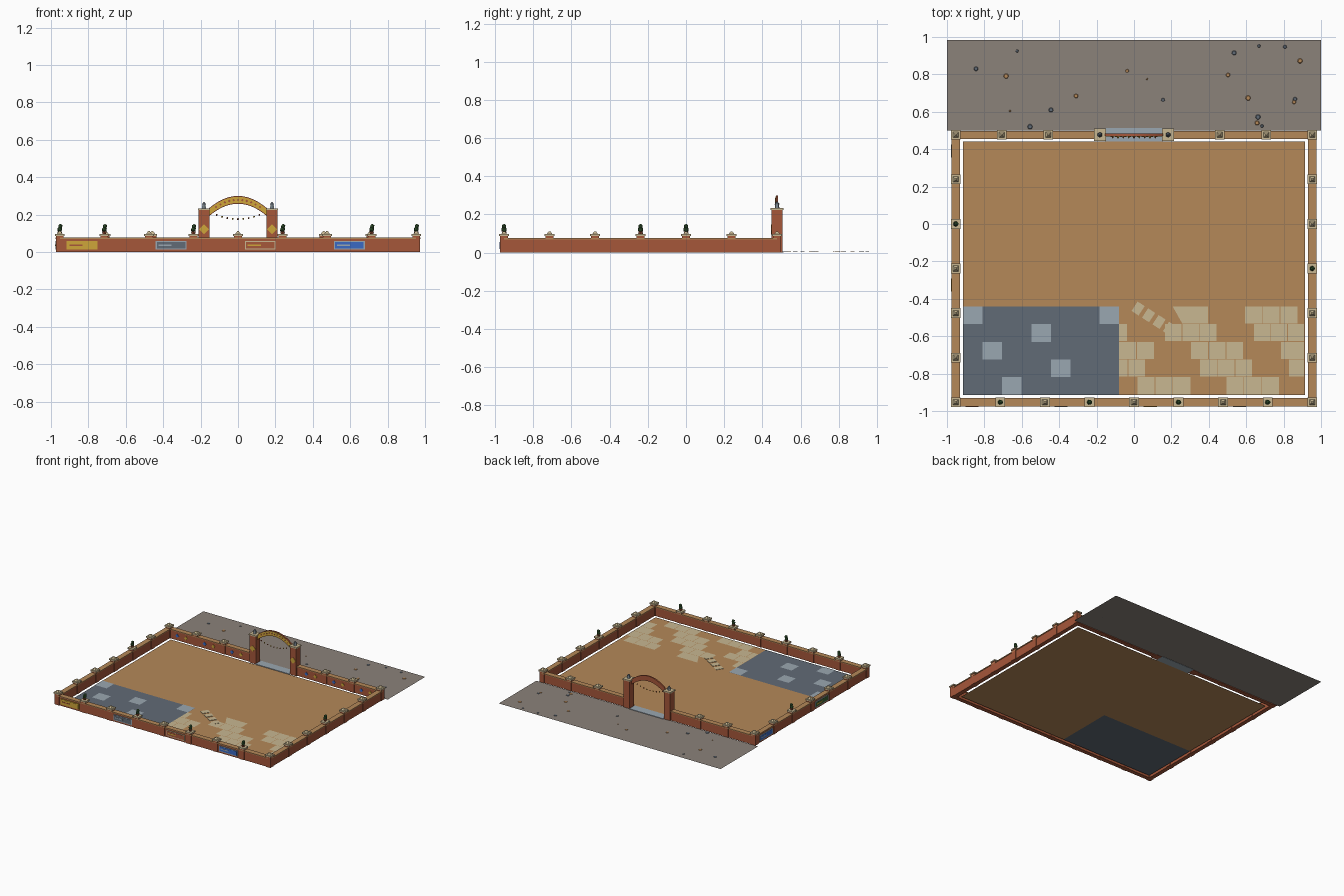
import bpy, bmesh, math
from mathutils import Matrix, Vector

if "Cube" in bpy.data.objects:
    bpy.data.objects.remove(bpy.data.objects["Cube"])


def material(name, hexcode):
    m = bpy.data.materials.new(name)
    rgb = [int(hexcode[i:i + 2], 16) / 255 for i in (0, 2, 4)]
    m.diffuse_color = [c / 12.92 if c < 0.04 else ((c + 0.055) / 1.055) ** 2.4 for c in rgb] + [1]
    m.use_nodes = True
    m.node_tree.nodes["Principled BSDF"].inputs["Base Color"].default_value = m.diffuse_color
    return m


TAN = material("tan_earth", "b58859")
ROAD = material("road_grey", "8b827a")
SLATE = material("slate", "616b76")
PALE = material("pale_grey", "9aa7b1")
CREAM = material("cream_stone", "c8b791")
BRICK = material("brick_red", "a6573a")
GOLD = material("gold", "cfa63a")
BLUE = material("blue", "3a6ac4")
GREEN = material("leaf_green", "3a5f35")


def finish(name, bm, mat):
    me = bpy.data.meshes.new(name)
    bm.to_mesh(me)
    bm.free()
    me.materials.append(mat)
    ob = bpy.data.objects.new(name, me)
    bpy.context.collection.objects.link(ob)
    return ob


def boxes(name, mat, items, frame=Matrix()):
    """One object from (centre, size[, turn]) boxes; turn is a local rotation matrix."""
    bm = bmesh.new()
    for c, s, *turn in items:
        m = frame @ Matrix.Translation(c) @ (turn[0] if turn else Matrix()) @ Matrix.Diagonal((*s, 1))
        bmesh.ops.create_cube(bm, size=1, matrix=m)
    return finish(name, bm, mat)


def cones(name, mat, items, sides, spin=0):
    """One object from (x, y, z0, z1, r0, r1) frustums."""
    bm = bmesh.new()
    for x, y, z0, z1, r0, r1 in items:
        m = Matrix.Translation((x, y, (z0 + z1) / 2)) @ Matrix.Rotation(spin, 4, 'Z')
        bmesh.ops.create_cone(bm, cap_ends=True, segments=sides, radius1=r0, radius2=r1,
                              depth=z1 - z0, matrix=m)
    return finish(name, bm, mat)


def balls(name, mat, items):
    """One object from (x, y, z, radius, height factor) low-poly balls."""
    bm = bmesh.new()
    for x, y, z, r, k in items:
        m = Matrix.Translation((x, y, z)) @ Matrix.Diagonal((r, r, r * k, 1))
        bmesh.ops.create_icosphere(bm, subdivisions=1, radius=1, matrix=m)
    return finish(name, bm, mat)


def sheets(name, mat, polys, z):
    """Flat upward-facing polygons at height z."""
    bm = bmesh.new()
    for p in polys:
        bm.faces.new([bm.verts.new((x, y, z)) for x, y in p])
    bmesh.ops.recalc_face_normals(bm, faces=bm.faces)
    for f in bm.faces:
        if f.normal.z < 0:
            f.normal_flip()
    return finish(name, bm, mat)


def rect(x0, x1, y0, y1):
    return [(x0, y0), (x1, y0), (x1, y1), (x0, y1)]


W, FRONT, BACK, GATE = 0.953, -0.953, 0.477, 0.182
FLOOR, EDGE, SPLIT, MIDX = 0.002, 0.914, -0.44, -0.08

# ground sheets
sheets("road", ROAD, [rect(-1, 1, 0.50, 0.983)], FLOOR)
sheets("yard", TAN, [rect(-EDGE, EDGE, SPLIT, 0.44), rect(MIDX, EDGE, -EDGE, SPLIT)], FLOOR)
sheets("slate_terrace", SLATE, [rect(-EDGE, MIDX, -EDGE, SPLIT)], FLOOR)
boxes("gate_threshold", PALE, [((0, 0.477, 0.003), (0.306, 0.07, 0.006))])

# pale tiles in the slate terrace: (column, row from the top)
tw, th = (MIDX + EDGE) / 8, (SPLIT + EDGE) / 5
tiles = []
for c, r in [(0, 0), (7, 0), (3.5, 1), (1, 2), (4.5, 3), (2, 4)]:
    x, y = -EDGE + c * tw, SPLIT - r * th
    tiles.append(rect(x, x + tw, y - th, y))
sheets("terrace_pale_tiles", PALE, tiles, FLOOR + 0.002)

# cream paving courses: (row, start, end), cut into slabs
slab, paving = 0.0945, []
for r, x0, x1 in [(0, 0.594, 0.877), (1, MIDX, -0.034), (1, 0.166, 0.444), (1, 0.642, EDGE),
                  (2, MIDX, 0.112), (2, 0.306, 0.588), (2, 0.786, EDGE), (3, MIDX, -0.03),
                  (3, -0.03, 0.064), (3, 0.353, 0.636), (3, 0.83, EDGE), (4, 0.018, 0.305),
                  (4, 0.494, 0.78)]:
    n = max(1, round((x1 - x0) / slab))
    w = (x1 - x0) / n
    y = SPLIT - r * th
    for i in range(n):
        paving.append(rect(x0 + i * w, x0 + (i + 1) * w - 0.004, y - th + 0.003, y))
paving.append([(0.258, SPLIT - th + 0.003), (0.396, SPLIT - th + 0.003), (0.396, SPLIT), (0.206, SPLIT)])
sheets("cream_paving", CREAM, paving, FLOOR + 0.002)

# diagonal stepping stones
turn = Matrix.Rotation(math.radians(-33), 4, 'Z')
steps = [((0.022 + i * 0.056, -0.452 - i * 0.036, FLOOR + 0.002), (0.045, 0.06, 0.003), turn)
         for i in range(4)]
boxes("stepping_stones", CREAM, steps)

# pebbles on the road
grey = [(-.845, .83, 12), (-.625, .925, 8), (-.444, .61, 13), (-.556, .52, 14), (.155, .663, 10),
        (.535, .915, 13), (.668, .952, 9), (.807, .947, 10), (.663, .572, 14), (.684, .524, 9),
        (.861, .668, 11)]
sand = [(-.684, .791, 14), (-.663, .604, 5), (-.31, .684, 12), (-.037, .818, 10), (.07, .775, 5),
        (.503, .797, 12), (.61, .674, 14), (.888, .872, 14), (.658, .54, 13), (.856, .652, 11)]
for name, mat, spots in (("grey_pebbles", SLATE, grey), ("sand_pebbles", TAN, sand)):
    cones(name, mat, [(x, y, FLOOR, FLOOR + 0.003, r / 1000, r / 1300) for x, y, r in spots], 7)

# perimeter walls with coping
runs = [((0, FRONT), (2 * W, 0)), ((-W, (FRONT + BACK) / 2), (0, BACK - FRONT)),
        ((W, (FRONT + BACK) / 2), (0, BACK - FRONT)),
        ((-(W + GATE) / 2, BACK), (W - GATE, 0)), (((W + GATE) / 2, BACK), (W - GATE, 0))]


def wall_run(t, z0, z1):
    return [((c[0], c[1], (z0 + z1) / 2), (s[0] or t, s[1] or t, z1 - z0)) for c, s in runs]


boxes("wall", BRICK, wall_run(0.034, 0, 0.07))
boxes("wall_coping", TAN, wall_run(0.043, 0.07, 0.077))

# wall posts
step = W / 4
spots = {(round(i * step, 3), FRONT) for i in range(-4, 5)}
ys = [FRONT + i * (BACK - FRONT) / 6 for i in range(1, 7)]
spots |= {(s * W, y) for s in (-1, 1) for y in ys}
spots |= {(s * x, BACK) for s in (-1, 1) for x in (0.458, 0.707)}
planted = [(s * k * step, FRONT) for s in (-1, 1) for k in (1, 3)] + [(-W, ys[3]), (W, ys[2])]
boxes("wall_posts", BRICK, [((x, y, 0.044), (0.042, 0.042, 0.088)) for x, y in spots])
boxes("post_caps", CREAM, [((x, y, 0.092), (0.052, 0.052, 0.010)) for x, y in spots])
bare = [p for p in spots if all(math.dist(p, q) > 0.05 for q in planted)]
cones("post_finials", CREAM, [(x, y, 0.097, 0.112, 0.021, 0.006) for x, y in bare], 4, math.pi / 4)

# potted shrubs
cones("shrub_pots", BRICK, [(x, y, 0.097, 0.110, 0.009, 0.013) for x, y in planted], 8)
balls("shrubs", GREEN, [b for x, y in planted for b in
                        ((x, y, 0.121, 0.015, 1), (x + 0.003, y, 0.137, 0.013, 1.1))])


# wall signs: frame, plate and bar, facing outward
def sign(name, x, y, angle, frame_mat, plate_mat, bar_mat):
    f = Matrix.Translation((x, y, 0.037)) @ Matrix.Rotation(angle, 4, 'Z')
    boxes(name + "_frame", frame_mat, [((0, -0.019, 0), (0.165, 0.006, 0.046))], f)
    boxes(name + "_plate", plate_mat, [((0, -0.0205, 0), (0.153, 0.006, 0.035))], f)
    boxes(name + "_bar", bar_mat, [((-0.032, -0.022, 0), (0.07, 0.006, 0.008))], f)


looks = [(GOLD, GOLD, BRICK), (PALE, SLATE, PALE), (CREAM, BRICK, GOLD), (PALE, BLUE, PALE)]
for i, look in enumerate(looks):
    sign(f"front_sign_{i + 1}", (-3.5 + 2 * i) * step, FRONT, 0, *look)
sign("side_sign_blue", -W, (ys[4] + ys[5]) / 2, -math.pi / 2, PALE, BLUE, PALE)
sign("side_sign_green", -W, (ys[1] + ys[2]) / 2, -math.pi / 2, PALE, GREEN, GOLD)

# small diamond tiles inside the back wall
diamond = Matrix.Rotation(math.pi / 4, 4, 'Y')
for name, mat, shift in (("blue_wall_tiles", BLUE, -0.04), ("gold_wall_tiles", GOLD, 0.04)):
    boxes(name, mat, [((s * x + shift, BACK - 0.018, 0.037), (0.022, 0.006, 0.022), diamond)
                      for s in (-1, 1) for x in (0.335, 0.583, 0.83)])

# gate pillars with lanterns
sides = [(s * GATE, BACK) for s in (-1, 1)]
boxes("gate_pillars", BRICK, [((x, y, 0.112), (0.057, 0.057, 0.224)) for x, y in sides])
boxes("gate_pillar_caps", CREAM, [((x, y, 0.229), (0.066, 0.066, 0.010)) for x, y in sides])
boxes("gate_diamonds", GOLD, [((x, y - 0.0285, 0.122), (0.037, 0.006, 0.037), diamond) for x, y in sides])
cones("lantern_bodies", PALE, [(x, y, 0.234, 0.253, 0.012, 0.010) for x, y in sides], 6)
cones("lantern_roofs", SLATE, [(x, y, 0.253, 0.268, 0.014, 0.003) for x, y in sides], 6)


# gate arch
def arch_z(x):
    return 0.300 - 0.075 * (x / 0.165) ** 2


def arch(name, mat, y0, y1, top, bottom, half=0.165, n=20):
    bm = bmesh.new()
    rings = []
    for i in range(n + 1):
        x = half * (2 * i / n - 1)
        rings.append([bm.verts.new((x, y, arch_z(x) - d))
                      for y, d in ((y0, top), (y1, top), (y1, bottom), (y0, bottom))])
    for a, b in zip(rings, rings[1:]):
        for k in range(4):
            bm.faces.new((a[k], a[k - 1], b[k - 1], b[k]))
    bm.faces.new(rings[0])
    bm.faces.new(rings[-1])
    bmesh.ops.recalc_face_normals(bm, faces=bm.faces)
    return finish(name, bm, mat)


arch("gate_arch", BRICK, 0.471, 0.483, 0, 0.042)
arch("gate_arch_face", GOLD, 0.468, 0.472, 0.005, 0.037)
studs = [x * 0.0235 for x in range(-5, 6)]
boxes("gate_arch_studs", BRICK, [((x, 0.468, arch_z(x) - 0.021), (0.010, 0.004, 0.010), diamond)
                                 for x in studs])

# hanging lights
bulbs = [(i * 0.0285, 0.463, 0.176 + 0.0014 * i * i, 0.0055, 1.1) for i in range(-4, 5)]
balls("gold_bulbs", GOLD, bulbs[1::2])
balls("red_bulbs", BRICK, bulbs[::2])
